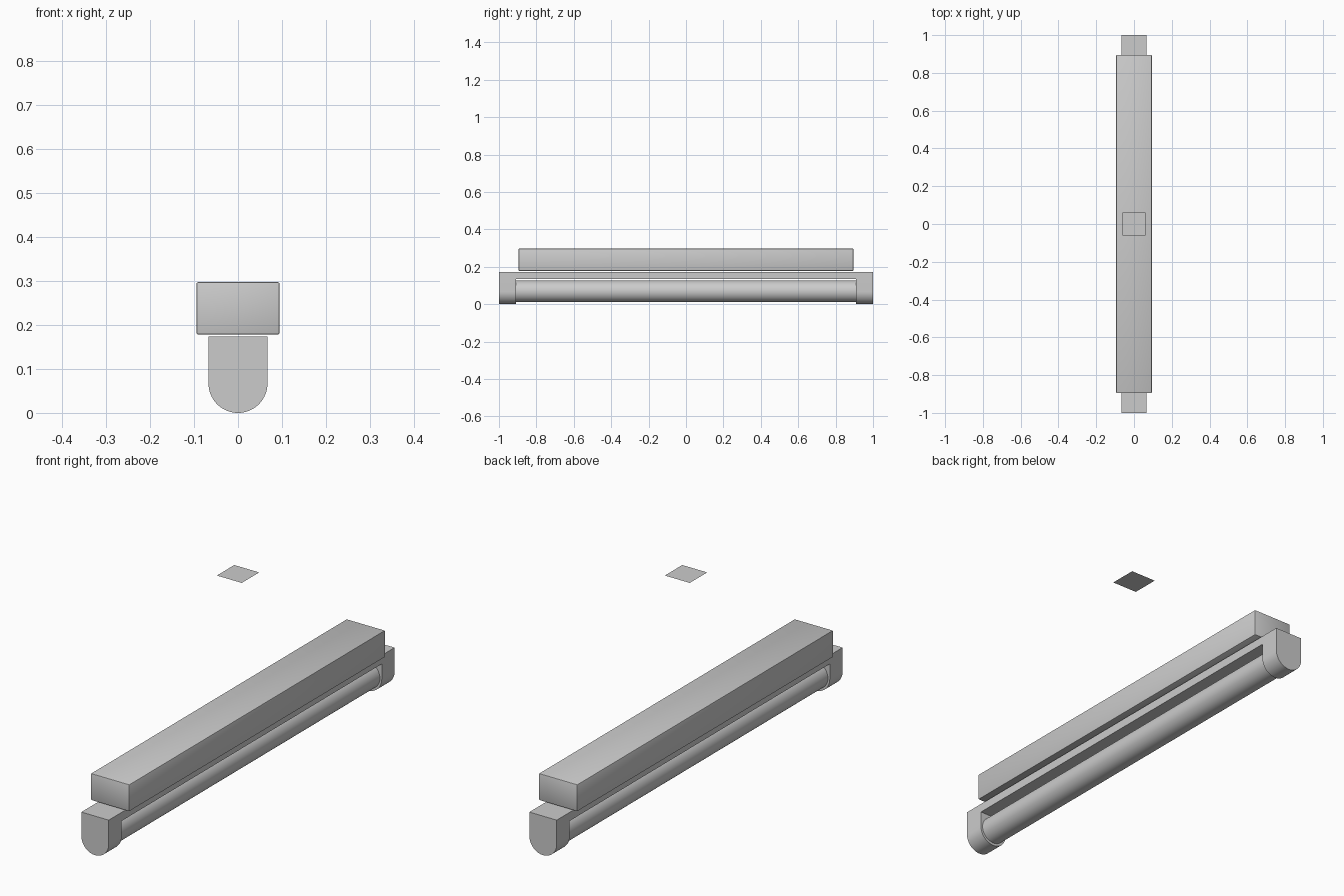
import bpy, bmesh, math

if "Cube" in bpy.data.objects:
    bpy.data.objects.remove(bpy.data.objects["Cube"])


def finish(name, bm, smooth=True):
    bmesh.ops.recalc_face_normals(bm, faces=bm.faces[:])
    mesh = bpy.data.meshes.new(name)
    bm.to_mesh(mesh)
    bm.free()
    obj = bpy.data.objects.new(name, mesh)
    bpy.context.collection.objects.link(obj)
    if smooth:
        bpy.ops.object.select_all(action='DESELECT')
        obj.select_set(True)
        bpy.context.view_layer.objects.active = obj
        bpy.ops.object.shade_smooth_by_angle(angle=math.radians(35))
    return obj


def extrude_profile(name, points, y0, y1):
    """Extrude an (x, z) outline along y."""
    bm = bmesh.new()
    face = bm.faces.new([bm.verts.new((x, y0, z)) for x, z in points])
    new = bmesh.ops.extrude_face_region(bm, geom=[face])['geom']
    verts = [v for v in new if isinstance(v, bmesh.types.BMVert)]
    bmesh.ops.translate(bm, verts=verts, vec=(0, y1 - y0, 0))
    return finish(name, bm)


def box(name, hx, hy, z0, z1, bevel=0.0):
    bm = bmesh.new()
    bmesh.ops.create_cube(bm, size=1)
    for v in bm.verts:
        v.co = (v.co.x * 2 * hx, v.co.y * 2 * hy, z0 + (v.co.z + 0.5) * (z1 - z0))
    if bevel:
        bmesh.ops.bevel(bm, geom=bm.edges[:], offset=bevel, segments=2,
                        profile=0.5, affect='EDGES')
    return finish(name, bm)


R, TOP, INNER = 0.067, 0.173, 0.91

# Rounded end holders: straight top, half-round bottom
outline = [(R, TOP)]
outline += [(R * math.cos(a), R - R * math.sin(a))
            for a in (math.pi * i / 32 for i in range(33))]
outline += [(-R, TOP)]
for name, side in (("front_tube_holder", -1), ("back_tube_holder", 1)):
    extrude_profile(name, outline, side * INNER, side * 1.0)

# Bar joining the holders above the tube
box("holder_bar", R, INNER, 0.135, TOP)

# Lamp tube
tube_r = 0.058
extrude_profile("lamp_tube",
                [(tube_r * math.cos(a), 0.069 + tube_r * math.sin(a))
                 for a in (math.tau * i / 48 for i in range(48))],
                -INNER, INNER)

# Main housing, hovering just above the bar
box("housing", 0.0943, 0.895, 0.178, 0.297, bevel=0.004)

# Small flat mounting plate high above the lamp
bm = bmesh.new()
bmesh.ops.create_grid(bm, x_segments=1, y_segments=1, size=0.061)
bmesh.ops.translate(bm, verts=bm.verts[:], vec=(0, 0, 0.863))
finish("ceiling_plate", bm, smooth=False)
